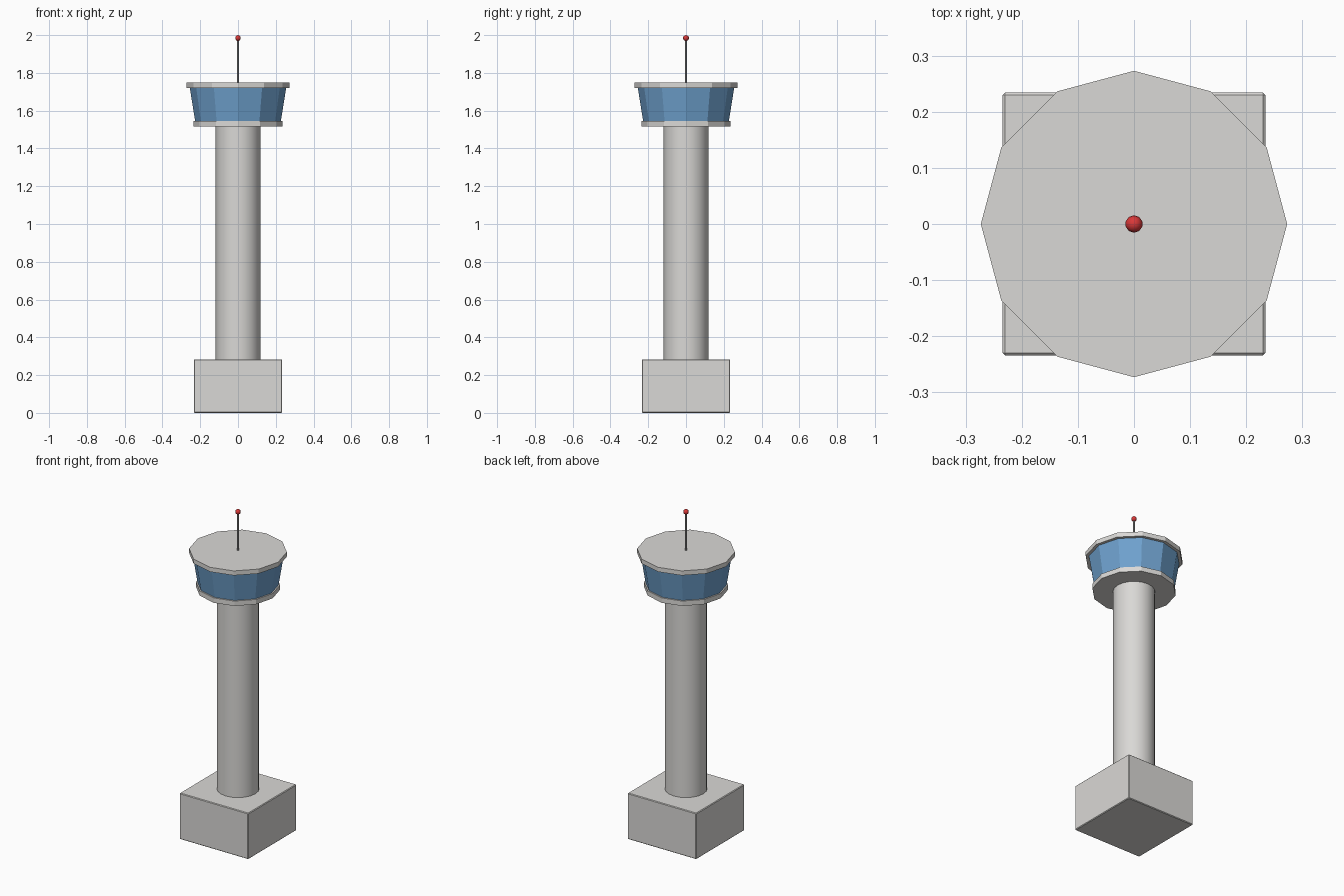
import bpy
import math

cube = bpy.data.objects.get("Cube")
if cube:
    bpy.data.objects.remove(cube, do_unlink=True)


def material(name, color):
    mat = bpy.data.materials.new(name)
    mat.use_nodes = True
    mat.diffuse_color = (*color, 1)
    mat.node_tree.nodes["Principled BSDF"].inputs["Base Color"].default_value = (*color, 1)
    return mat


concrete = material("pale concrete", (0.70, 0.69, 0.67))
glass = material("blue glass", (0.16, 0.36, 0.62))
metal = material("grey metal", (0.40, 0.40, 0.40))
red = material("red beacon", (0.70, 0.04, 0.04))


def finish(name, mat, smooth=False):
    obj = bpy.context.object
    obj.name = name
    obj.data.materials.append(mat)
    if smooth:
        bpy.ops.object.shade_smooth_by_angle(angle=math.radians(40))
    return obj


def prism(name, mat, sides, low, high, r_low, r_high=None, smooth=False):
    """Upright prism or frustum between two heights."""
    bpy.ops.mesh.primitive_cone_add(
        vertices=sides, radius1=r_low, radius2=r_high or r_low,
        depth=high - low, location=(0, 0, (low + high) / 2))
    return finish(name, mat, smooth)


# Base block with slightly softened edges
bpy.ops.mesh.primitive_cube_add(size=1, location=(0, 0, 0.1415))
base = bpy.context.object
base.scale = (0.468, 0.468, 0.283)
bpy.ops.object.transform_apply(location=False, rotation=False, scale=True)
finish("base_building", concrete)
bevel = base.modifiers.new("edge", "BEVEL")
bevel.width = 0.004
bevel.segments = 1

# Shaft
prism("tower_shaft", concrete, 20, 0.28, 1.52, 0.118, smooth=True)

# Control cab: floor, flared glazing and roof
prism("cab_floor", concrete, 12, 1.515, 1.545, 0.235)
prism("cab_windows", glass, 12, 1.545, 1.72, 0.227, 0.255)
prism("cab_roof", concrete, 12, 1.72, 1.748, 0.273)

# Mast and beacon
prism("antenna_mast", metal, 6, 1.745, 1.985, 0.006, smooth=True)
bpy.ops.mesh.primitive_uv_sphere_add(segments=10, ring_count=8, radius=0.0155,
                                     location=(0, 0, 1.9845))
finish("beacon_light", red, True)
